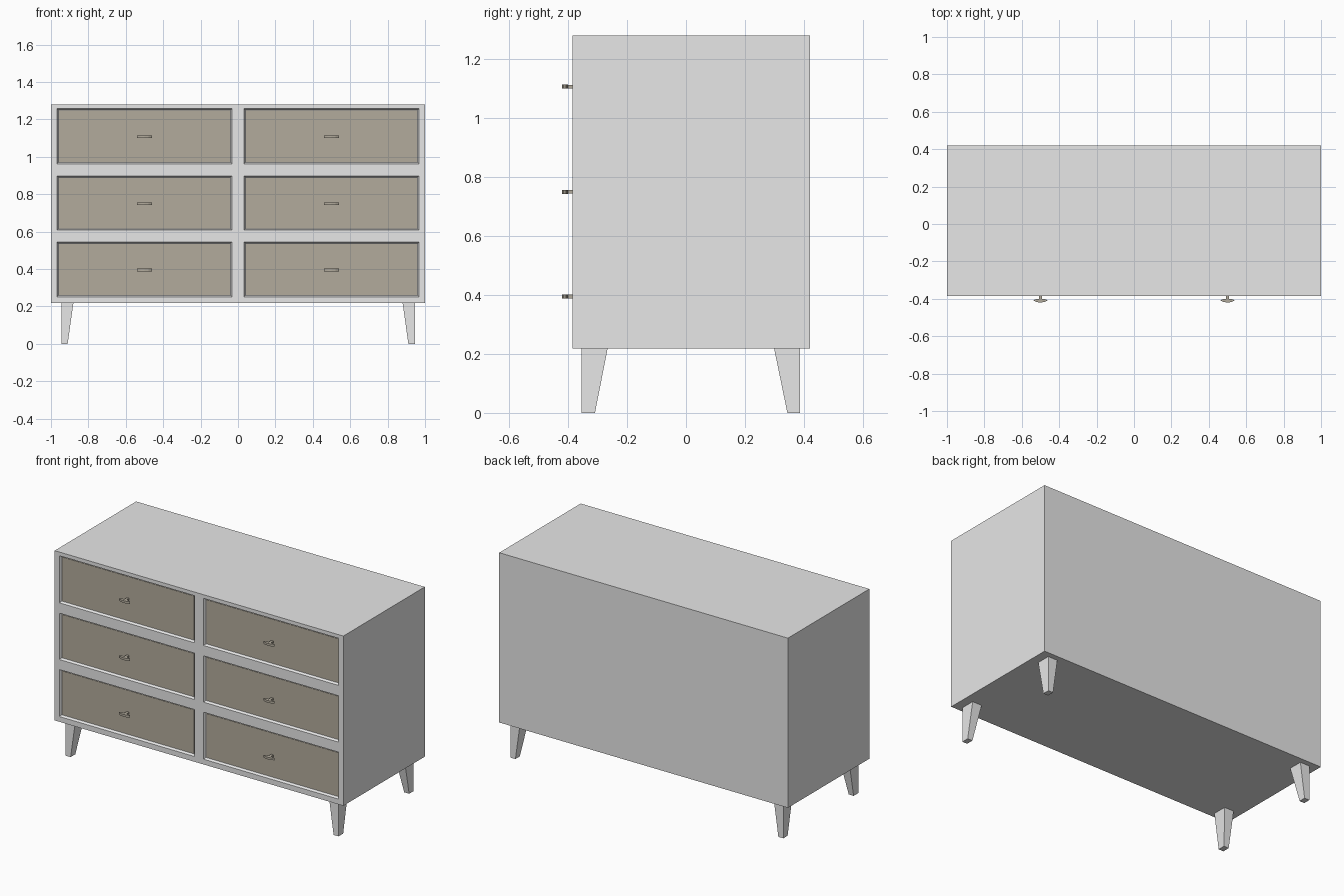
import bpy, bmesh

if "Cube" in bpy.data.objects:
    bpy.data.objects.remove(bpy.data.objects["Cube"])


def material(name, rgb):
    m = bpy.data.materials.new(name)
    m.diffuse_color = (*rgb, 1)
    m.use_nodes = True
    m.node_tree.nodes["Principled BSDF"].inputs["Base Color"].default_value = m.diffuse_color
    return m


GREY = material("light grey paint", (0.8, 0.8, 0.8))
BEIGE = material("taupe drawer", (0.45, 0.41, 0.335))


def finish(bm, name, mat):
    bmesh.ops.recalc_face_normals(bm, faces=bm.faces[:])
    me = bpy.data.meshes.new(name)
    bm.to_mesh(me)
    bm.free()
    me.materials.append(mat)
    ob = bpy.data.objects.new(name, me)
    bpy.context.collection.objects.link(ob)
    return ob


def box(name, x, y, z, mat):
    bm = bmesh.new()
    bmesh.ops.create_cube(bm, size=1)
    for v in bm.verts:
        v.co = [r[0] + (c + 0.5) * (r[1] - r[0]) for c, r in zip(v.co, (x, y, z))]
    return finish(bm, name, mat)


FRONT, BACK = -0.386, 0.42
GAP, DEPTH = 0.01, 0.015
xs = [-1, -0.968, -0.032, 0.032, 0.968, 1]
zs = [0.218, 0.251, 0.545, 0.608, 0.898, 0.963, 1.258, 1.281]

# cabinet: gridded front pulled back into a box, openings bevelled inward
bm = bmesh.new()
grid = [[bm.verts.new((x, FRONT, z)) for z in zs] for x in xs]
openings = []
for i in range(len(xs) - 1):
    for j in range(len(zs) - 1):
        f = bm.faces.new((grid[i][j], grid[i + 1][j], grid[i + 1][j + 1], grid[i][j + 1]))
        if i % 2 and j % 2:
            openings.append(f)
rim = [e for e in bm.edges if e.is_boundary]
sides = bmesh.ops.extrude_edge_only(bm, edges=rim)["geom"]
for v in sides:
    if isinstance(v, bmesh.types.BMVert):
        v.co.y = BACK
bmesh.ops.holes_fill(bm, edges=[e for e in bm.edges if e.is_boundary], sides=0)
bmesh.ops.recalc_face_normals(bm, faces=bm.faces[:])
bmesh.ops.inset_individual(bm, faces=openings, thickness=GAP, depth=-DEPTH)
finish(bm, "cabinet", GREY)

# drawers and handles
knob = [(-0.039, -0.408), (-0.022, -0.417), (0, -0.42), (0.022, -0.417),
        (0.039, -0.408), (0.02, -0.401), (-0.02, -0.401)]
for i in (1, 3):
    for j in (1, 3, 5):
        tag = f"{'left' if i == 1 else 'right'}_{(j + 1) // 2}"
        x0, x1, z0, z1 = xs[i], xs[i + 1], zs[j], zs[j + 1]
        box("drawer_" + tag, (x0 + GAP, x1 - GAP), (FRONT + DEPTH - 0.003, FRONT + 0.03),
            (z0 + GAP, z1 - GAP), BEIGE)
        cx, cz = (x0 + x1) / 2, (z0 + z1) / 2 - 0.003
        box("handle_stem_" + tag, (cx - 0.008, cx + 0.008), (-0.405, FRONT + 0.02),
            (cz - 0.006, cz + 0.006), BEIGE)
        bm = bmesh.new()
        f = bm.faces.new([bm.verts.new((cx + x, y, cz - 0.007)) for x, y in knob])
        top = bmesh.ops.extrude_face_region(bm, geom=[f])["geom"]
        for v in top:
            if isinstance(v, bmesh.types.BMVert):
                v.co.z = cz + 0.007
        finish(bm, "handle_" + tag, BEIGE)

# tapered legs: outer faces upright, inner faces sloping
for sx in (-1, 1):
    for name, outer, inner, foot in (("front", -0.355, -0.266, -0.309),
                                     ("back", 0.387, 0.299, 0.344)):
        bm = bmesh.new()
        bmesh.ops.create_cube(bm, size=1)
        for v in bm.verts:
            low, out_x, out_y = v.co.z < 0, v.co.x > 0, v.co.y > 0
            x = 0.945 if out_x else (0.911 if low else 0.88)
            y = outer if out_y else (foot if low else inner)
            v.co = (sx * x, y, 0 if low else 0.219)
        finish(bm, f"{name}_leg_{'left' if sx < 0 else 'right'}", GREY)
